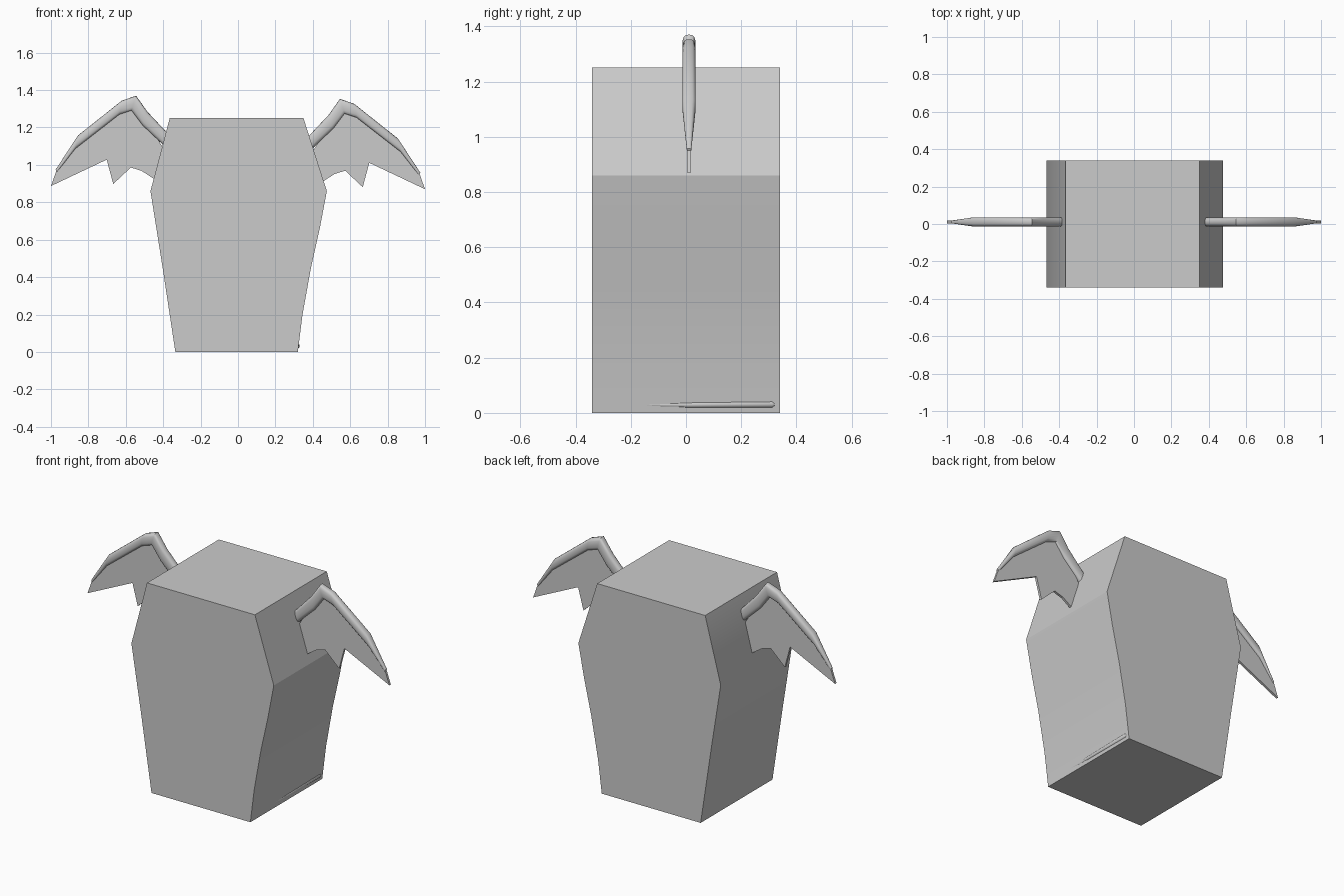
import bpy, bmesh, math

if "Cube" in bpy.data.objects:
    bpy.data.objects.remove(bpy.data.objects["Cube"])

WING_Y = 0.011


def finish(bm, name, smooth=None):
    bmesh.ops.recalc_face_normals(bm, faces=bm.faces)
    mesh = bpy.data.meshes.new(name)
    bm.to_mesh(mesh)
    bm.free()
    obj = bpy.data.objects.new(name, mesh)
    bpy.context.collection.objects.link(obj)
    if smooth:
        bpy.ops.object.select_all(action='DESELECT')
        obj.select_set(True)
        bpy.context.view_layer.objects.active = obj
        bpy.ops.object.shade_smooth_by_angle(angle=math.radians(smooth))
    return obj


def slab(name, profile, y0, y1, smooth=None):
    """Extrude an x-z outline from y0 to y1."""
    bm = bmesh.new()
    front = [bm.verts.new((x, y0, z)) for x, z in profile]
    back = [bm.verts.new((x, y1, z)) for x, z in profile]
    n = len(profile)
    bm.faces.new(front)
    bm.faces.new(back[::-1])
    for i in range(n):
        j = (i + 1) % n
        bm.faces.new((front[i], front[j], back[j], back[i]))
    return finish(bm, name, smooth)


def loft(name, rings, smooth):
    """Skin a row of equal rings and cap both ends."""
    bm = bmesh.new()
    rows = [[bm.verts.new(p) for p in r] for r in rings]
    n = len(rows[0])
    for a, b in zip(rows, rows[1:]):
        for i in range(n):
            j = (i + 1) % n
            bm.faces.new((a[i], a[j], b[j], b[i]))
    bm.faces.new(rows[0])
    bm.faces.new(rows[-1][::-1])
    return finish(bm, name, smooth)


# Coffin-shaped body
slab("body", [(-0.335, 0), (0.32, 0), (0.345, 0.2), (0.39, 0.45), (0.437, 0.66),
              (0.475, 0.86), (0.35, 1.25), (-0.365, 1.25), (-0.468, 0.86),
              (-0.403, 0.45)], -0.34, 0.34, 25)

# Wing bone: outer edge x, z / inner edge x, z / half thickness
BONE = [((0.377, 1.17), (0.388, 1.095), 0.024),
        ((0.485, 1.285), (0.51, 1.21), 0.024),
        ((0.545, 1.37), (0.57, 1.29), 0.024),
        ((0.622, 1.343), (0.635, 1.268), 0.024),
        ((0.855, 1.158), (0.87, 1.085), 0.024),
        ((0.975, 0.975), (0.968, 0.96), 0.008)]
# Scalloped lower edge of the wing skin, tip to body
SKIN = [(1.0, 0.887), (0.702, 1.028), (0.667, 0.898), (0.573, 0.986),
        (0.515, 0.968), (0.45, 0.925), (0.40, 1.09)]


def rounded(v):
    return math.copysign(abs(v) ** 0.7, v)


for side, sx, dz in (("left", -1, 0.0), ("right", 1, -0.017)):
    rings = []
    for (ox, oz), (ix, iz), t in BONE:
        ring = []
        for k in range(16):
            a = math.tau * k / 16
            u = 0.5 + 0.5 * rounded(math.cos(a))
            ring.append((sx * (ix + (ox - ix) * u), WING_Y + t * rounded(math.sin(a)),
                         iz + (oz - iz) * u + dz))
        rings.append(ring)
    loft(side + "_wing_bone", rings, 35)
    middle = [((o[0] + i[0]) / 2, (o[1] + i[1]) / 2) for o, i, t in BONE[1:]]
    outline = [(sx * x, z + dz) for x, z in middle + SKIN]
    slab(side + "_wing_skin", outline, WING_Y - 0.007, WING_Y + 0.007)

# Slim tapered rods sunk into the lower side edges
for side, x in (("left", -0.325), ("right", 0.317)):
    rings = []
    for y, z, r in ((-0.33, 0.028, 0.003), (-0.03, 0.029, 0.009), (0.0, 0.029, 0.011),
                    (0.312, 0.031, 0.013), (0.32, 0.031, 0.008)):
        rings.append([(x + r * math.cos(math.tau * k / 10), y,
                       z + r * math.sin(math.tau * k / 10)) for k in range(10)])
    loft(side + "_edge_rod", rings, 40)
